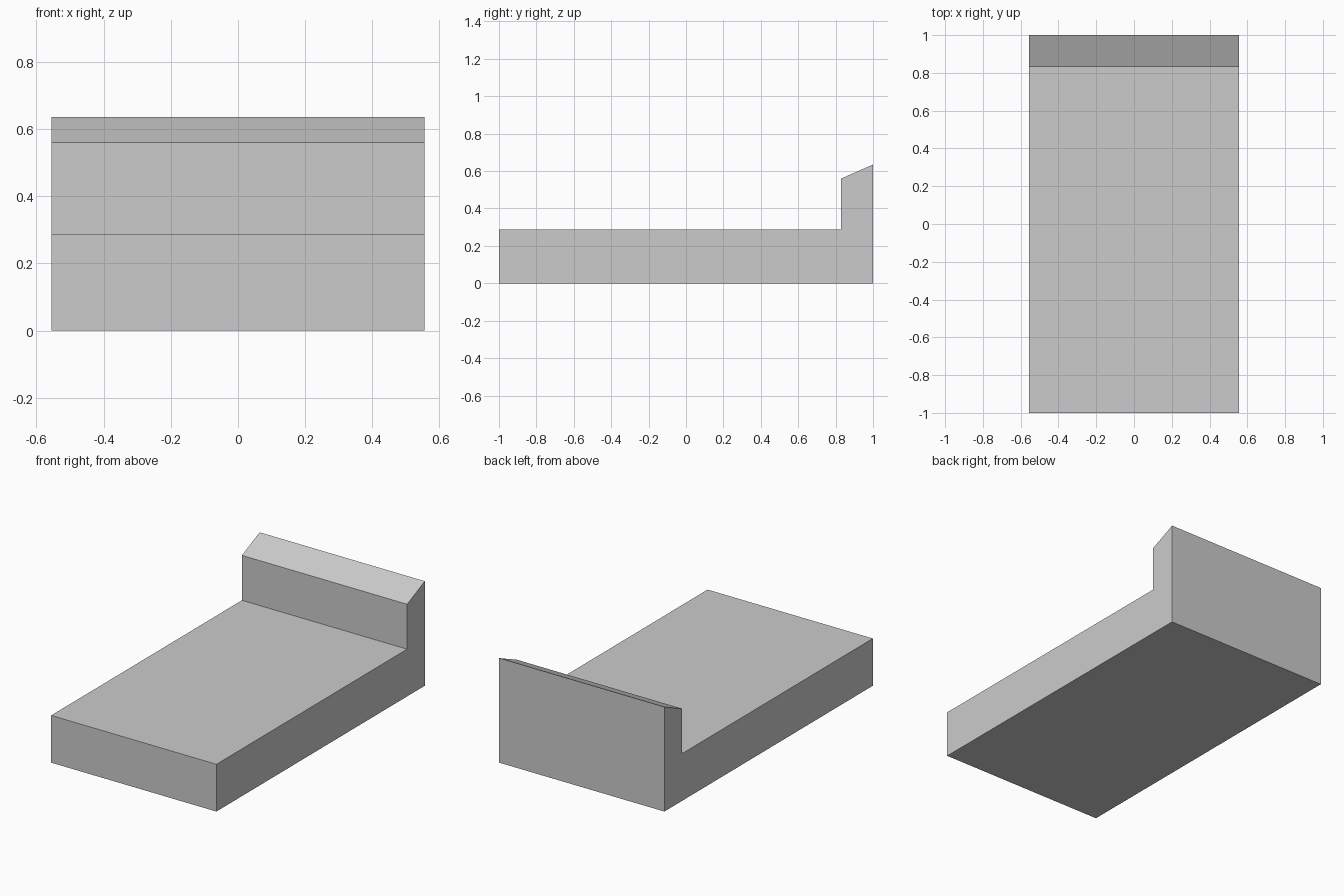
import bpy
import bmesh

cube = bpy.data.objects.get("Cube")
if cube:
    bpy.data.objects.remove(cube, do_unlink=True)

# Single flat grey
grey = bpy.data.materials.new("light_grey")
grey.use_nodes = True
colour = (0.6, 0.6, 0.6, 1.0)
grey.diffuse_color = colour
for node in grey.node_tree.nodes:
    if node.type == "BSDF_PRINCIPLED":
        node.inputs["Base Color"].default_value = colour

# Side outline (y, z): low flat slab with a raised, sloping-topped back ledge
HALF_WIDTH = 0.555
SLAB_TOP = 0.287
LEDGE_FRONT = 0.83
outline = [
    (-1, 0), (1, 0), (1, 0.635),
    (LEDGE_FRONT, 0.56), (LEDGE_FRONT, SLAB_TOP), (-1, SLAB_TOP),
]

# Extrude the outline across the full width
bm = bmesh.new()
side = bm.faces.new([bm.verts.new((-HALF_WIDTH, y, z)) for y, z in outline])
result = bmesh.ops.extrude_face_region(bm, geom=[side], use_keep_orig=True)
moved = [g for g in result["geom"] if isinstance(g, bmesh.types.BMVert)]
bmesh.ops.translate(bm, verts=moved, vec=(2 * HALF_WIDTH, 0, 0))
bmesh.ops.recalc_face_normals(bm, faces=bm.faces)

mesh = bpy.data.meshes.new("slab_with_back_ledge")
bm.to_mesh(mesh)
bm.free()
mesh.materials.append(grey)
slab = bpy.data.objects.new("slab_with_back_ledge", mesh)
bpy.context.collection.objects.link(slab)
